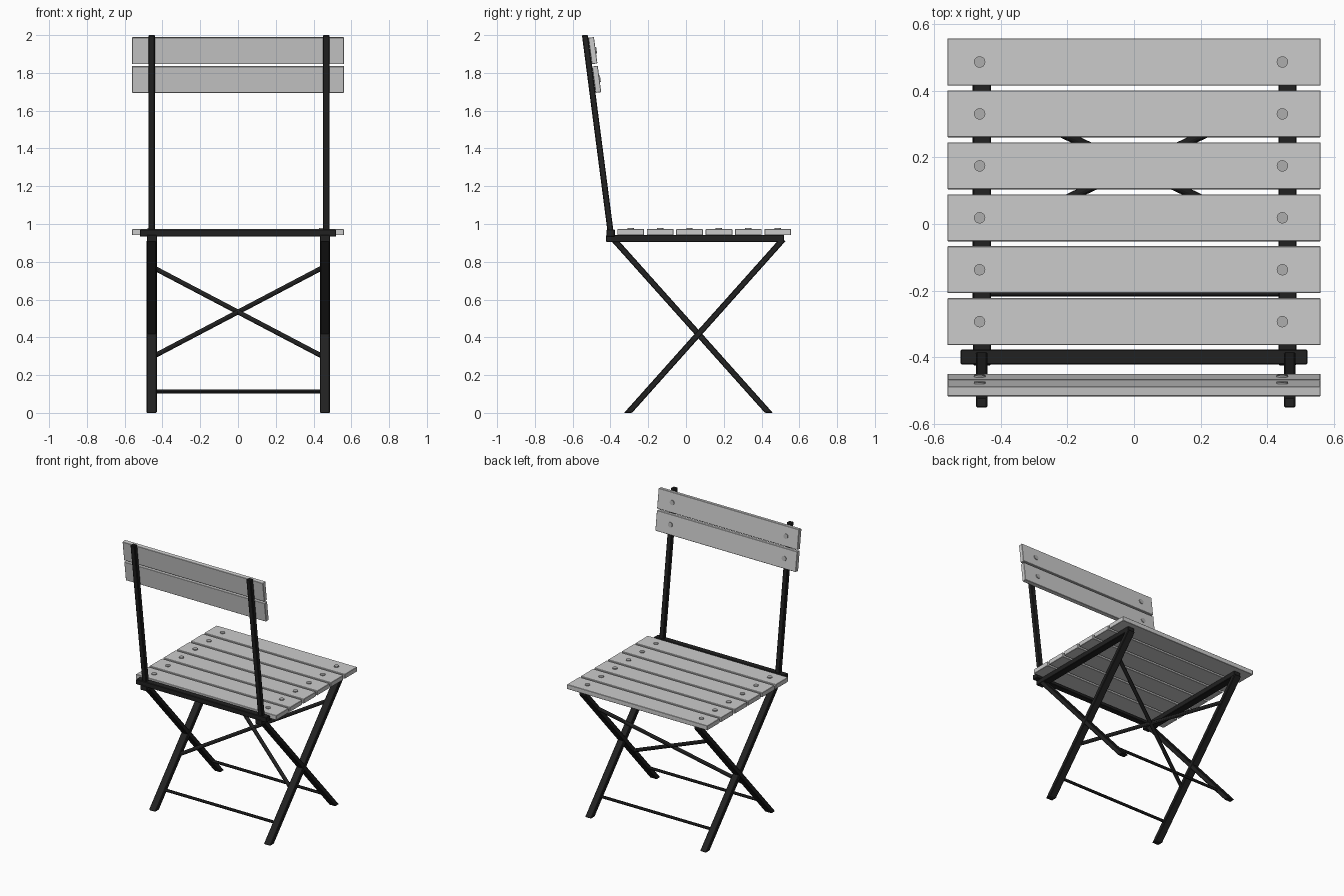
import bpy, math
from mathutils import Vector, Matrix

if "Cube" in bpy.data.objects:
    bpy.data.objects.remove(bpy.data.objects["Cube"])


def material(name, c):
    m = bpy.data.materials.new(name)
    m.diffuse_color = (c, c, c, 1)
    m.use_nodes = True
    m.node_tree.nodes["Principled BSDF"].inputs["Base Color"].default_value = m.diffuse_color
    return m


METAL = material("black_metal", 0.015)
SCREW = material("light_metal", 0.42)


def mesh_object(name, verts, faces, mat=None, bevel=0.0):
    me = bpy.data.meshes.new(name)
    me.from_pydata(verts, [], faces)
    ob = bpy.data.objects.new(name, me)
    bpy.context.collection.objects.link(ob)
    if mat:
        me.materials.append(mat)
    if bevel:
        b = ob.modifiers.new("bevel", "BEVEL")
        b.width, b.segments = bevel, 1
    return ob


FACES = [(0, 3, 2, 1), (4, 5, 6, 7), (0, 1, 5, 4), (1, 2, 6, 5), (2, 3, 7, 6), (3, 0, 4, 7)]


def box(name, centre, size, tilt=0.0, mat=None, bevel=0.0):
    rot = Matrix.Rotation(tilt, 3, 'X')
    corners = [(-1, -1), (1, -1), (1, 1), (-1, 1)]
    v = [Vector(centre) + rot @ Vector((a * size[0] / 2, b * size[1] / 2, c * size[2] / 2))
         for c in (-1, 1) for a, b in corners]
    return mesh_object(name, v, FACES, mat, bevel)


def upright(name, x, width, depth, bottom, top):
    """Leaning bar with level ends; bottom and top are (y, z)."""
    v = [(x + a * width / 2, y + b * depth / 2, z) for y, z in (bottom, top)
         for a, b in ((-1, -1), (1, -1), (1, 1), (-1, 1))]
    return mesh_object(name, v, FACES, METAL, 0.004)


def rod(name, p, q, radius, sides=12, mat=METAL):
    p, q = Vector(p), Vector(q)
    bpy.ops.mesh.primitive_cylinder_add(vertices=sides, radius=radius, depth=(q - p).length,
                                        location=(p + q) / 2)
    ob = bpy.context.object
    ob.rotation_euler = (q - p).to_track_quat('Z', 'Y').to_euler()
    ob.name = name
    ob.data.materials.append(mat)
    bpy.ops.object.shade_smooth_by_angle()
    return ob


SCREW_X = (-0.463, 0.445)

# seat slats with their screws
for i in range(6):
    y = 0.486 - i * 0.1558
    box(f"seat_slat_{i + 1}", (0, y, 0.957), (1.12, 0.141, 0.033), bevel=0.002)
    for x in SCREW_X:
        rod("seat_screw", (x, y, 0.965), (x, y, 0.979), 0.017, 20, SCREW)

# seat side rails and rear crossbar
for x in (-0.456, 0.46):
    box("seat_rail", (x, 0.048, 0.923), (0.054, 0.944, 0.036), mat=METAL, bevel=0.003)
box("rear_crossbar", (0, -0.399, 0.952), (1.04, 0.044, 0.036), mat=METAL, bevel=0.003)

# back posts
for x in (-0.457, 0.467):
    upright("back_post", x, 0.035, 0.032, (-0.397, 0.94), (-0.535, 2.0))

# backrest slats with their screws
TILT = math.atan2(0.135, 1.03)
normal = Vector((0, math.cos(TILT), math.sin(TILT)))
for name, y, z in (("upper", -0.493, 1.918), ("lower", -0.473, 1.766)):
    box(f"{name}_back_slat", (0, y, z), (1.12, 0.03, 0.141), TILT, bevel=0.002)
    for x in SCREW_X:
        c = Vector((x, y, z))
        rod("back_screw", c + normal * 0.01, c + normal * 0.02, 0.017, 20, SCREW)

# crossing legs: one pair runs to the back, the other to the front
for x in (-0.457, 0.46):
    upright("rear_foot_leg", x, 0.054, 0.042, (-0.307, 0), (0.508, 0.912))
    upright("front_foot_leg", x, 0.05, 0.042, (0.439, 0), (-0.377, 0.912))

# lower stretchers
for name, y in (("rear_stretcher", -0.208), ("front_stretcher", 0.336)):
    rod(name, (-0.44, y, 0.113), (0.44, y, 0.113), 0.01)

# diagonal braces in the plane of the rear-footed legs
def leg_y(z):
    return -0.307 + z * 0.815 / 0.912


for s in (-1, 1):
    rod("diagonal_brace", (s * 0.44, leg_y(0.303), 0.303), (-s * 0.44, leg_y(0.765), 0.765), 0.013)
